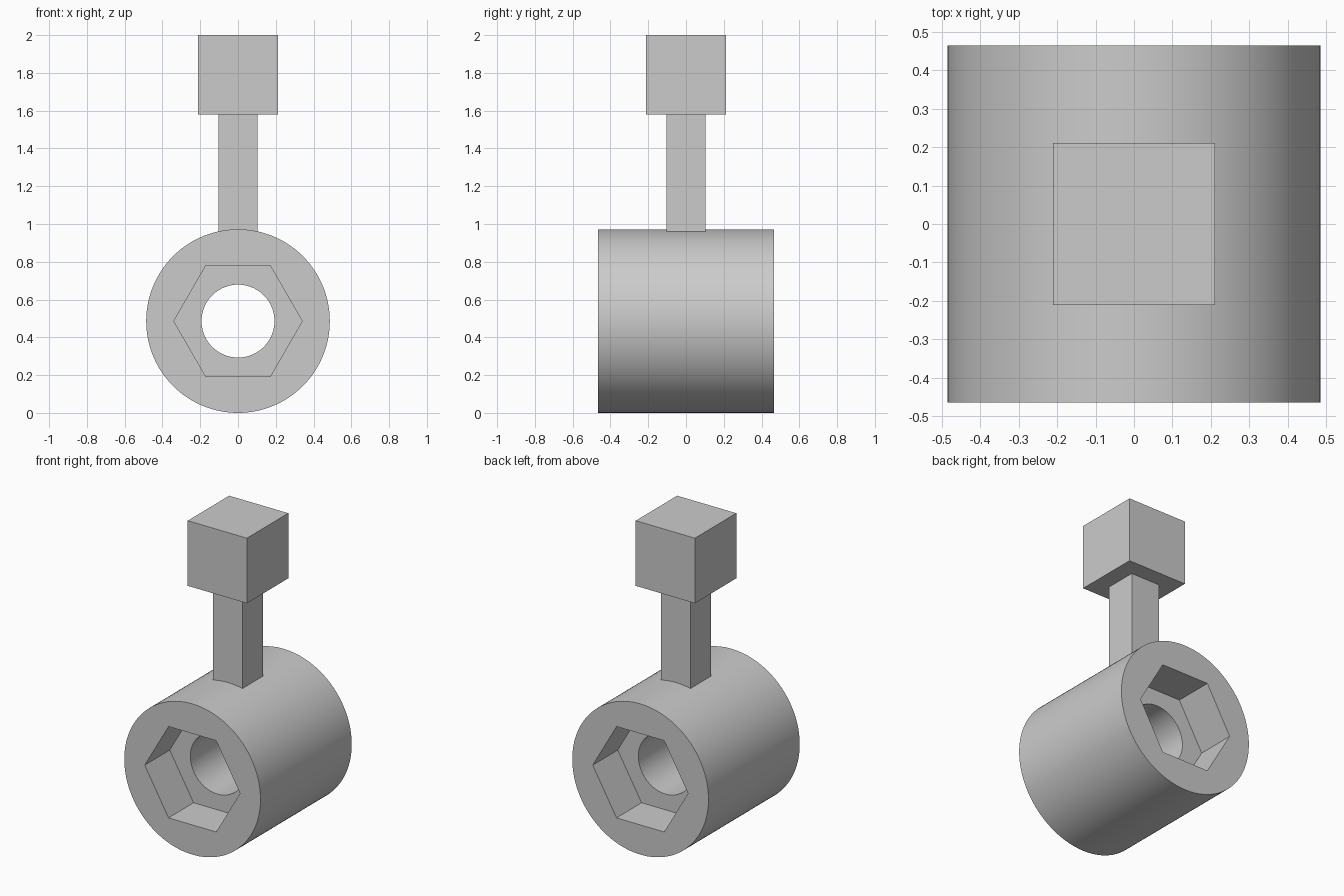
import bpy, bmesh
from math import cos, sin, pi, radians

if "Cube" in bpy.data.objects:
    bpy.data.objects.remove(bpy.data.objects["Cube"], do_unlink=True)

RADIUS = 0.486       # outer radius of the barrel
AXIS_Z = 0.486       # height of the barrel axis
HALF_LENGTH = 0.465
RECESS_DEPTH = 0.255

grey = bpy.data.materials.new("plain_grey")
grey.use_nodes = True
colour = (0.6, 0.6, 0.6, 1)
grey.diffuse_color = colour
grey.node_tree.nodes["Principled BSDF"].inputs["Base Color"].default_value = colour


def add_object(name, bm):
    bmesh.ops.recalc_face_normals(bm, faces=bm.faces)
    mesh = bpy.data.meshes.new(name)
    bm.to_mesh(mesh)
    bm.free()
    mesh.materials.append(grey)
    obj = bpy.data.objects.new(name, mesh)
    bpy.context.collection.objects.link(obj)
    return obj


def prism(name, sides, radius, y0, y1):
    """Regular prism lying along y, with a corner pointing to +x."""
    bm = bmesh.new()
    angles = [2 * pi * i / sides for i in range(sides)]
    end = bm.faces.new([bm.verts.new((radius * cos(a), y0, AXIS_Z + radius * sin(a)))
                        for a in angles])
    grown = bmesh.ops.extrude_face_region(bm, geom=[end], use_keep_orig=True)
    verts = [v for v in grown["geom"] if isinstance(v, bmesh.types.BMVert)]
    bmesh.ops.translate(bm, verts=verts, vec=(0, y1 - y0, 0))
    return add_object(name, bm)


def square_block(name, half, z0, z1):
    bm = bmesh.new()
    bmesh.ops.create_cube(bm, size=1)
    bmesh.ops.scale(bm, verts=bm.verts, vec=(2 * half, 2 * half, z1 - z0))
    bmesh.ops.translate(bm, verts=bm.verts, vec=(0, 0, (z0 + z1) / 2))
    return add_object(name, bm)


# Barrel with a round bore and a hexagonal recess in each end
barrel = prism("barrel", 128, RADIUS, -HALF_LENGTH, HALF_LENGTH)
inner = HALF_LENGTH - RECESS_DEPTH
cutters = [
    prism("bore_cutter", 96, 0.193, -0.6, 0.6),
    prism("front_recess_cutter", 6, 0.34, -0.6, -inner),
    prism("back_recess_cutter", 6, 0.34, inner, 0.6),
]
bpy.ops.object.select_all(action="DESELECT")
bpy.context.view_layer.objects.active = barrel
barrel.select_set(True)
for cutter in cutters:
    cutter.hide_render = True
    cut = barrel.modifiers.new(cutter.name, "BOOLEAN")
    cut.operation = "DIFFERENCE"
    cut.solver = "EXACT"
    cut.object = cutter
    bpy.ops.object.modifier_apply(modifier=cut.name)
    bpy.data.objects.remove(cutter, do_unlink=True)
bpy.ops.object.shade_smooth_by_angle(angle=radians(30))

# Square stem rising from the barrel, and the cube head on top
square_block("stem", 0.104, 0.94, 1.58)
square_block("head", 0.211, 1.58, 2.0)
